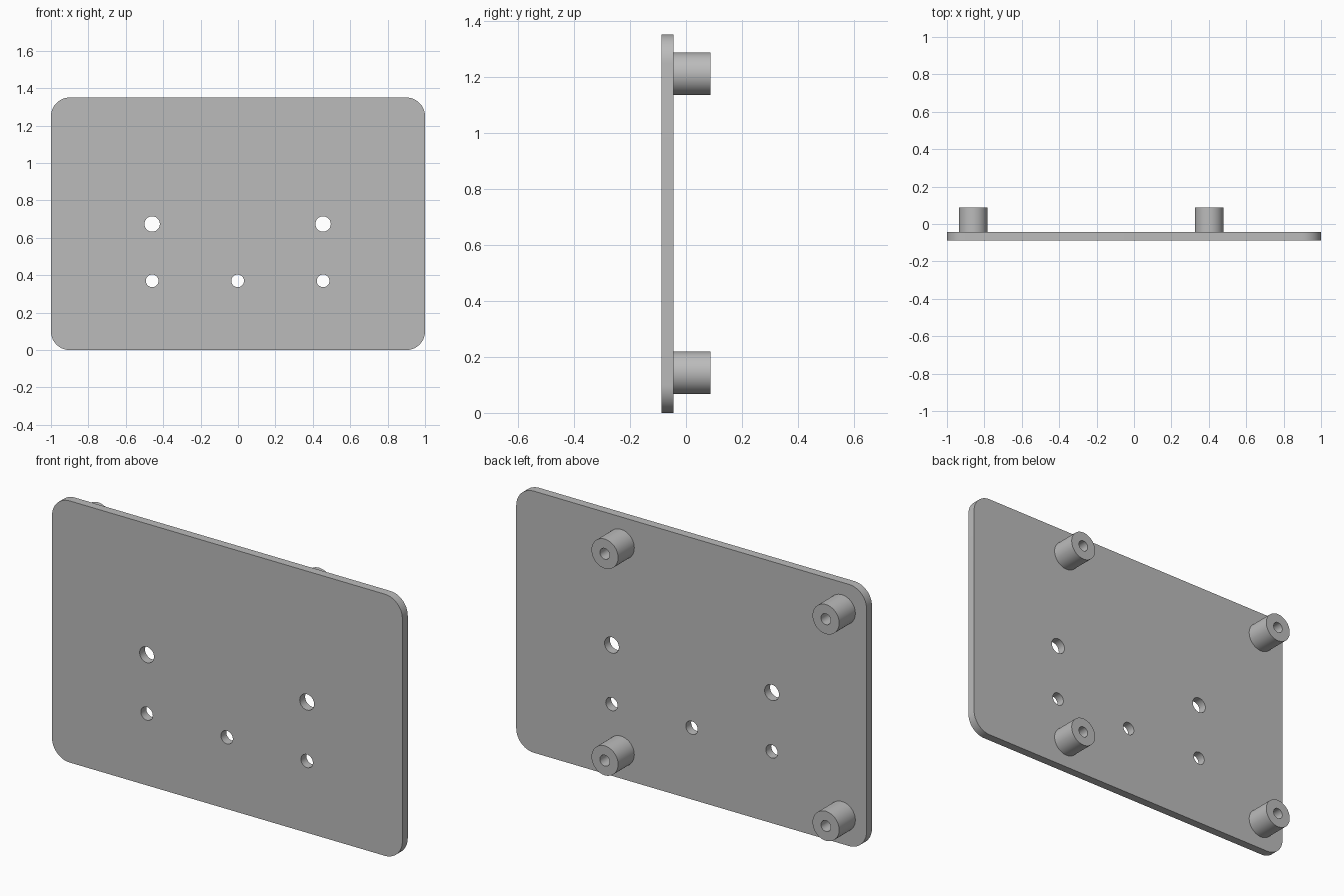
import bpy, bmesh, math
from mathutils import Matrix, Vector

cube = bpy.data.objects.get("Cube")
if cube:
    bpy.data.objects.remove(cube, do_unlink=True)

WIDTH, HEIGHT, CORNER = 2.0, 1.35, 0.1
FRONT, FACE, BACK = -0.088, -0.044, 0.088

grey = bpy.data.materials.new("plain grey")
grey.use_nodes = True
colour = (0.5, 0.5, 0.5, 1)
grey.diffuse_color = colour
grey.node_tree.nodes["Principled BSDF"].inputs["Base Color"].default_value = colour


def make_object(name, bm):
    bmesh.ops.recalc_face_normals(bm, faces=bm.faces)
    mesh = bpy.data.meshes.new(name)
    bm.to_mesh(mesh)
    bm.free()
    mesh.materials.append(grey)
    obj = bpy.data.objects.new(name, mesh)
    bpy.context.collection.objects.link(obj)
    return obj


def smooth(obj):
    bpy.ops.object.select_all(action="DESELECT")
    obj.select_set(True)
    bpy.context.view_layer.objects.active = obj
    bpy.ops.object.shade_smooth_by_angle(angle=math.radians(30))


# Rounded plate outline, extruded front to back
bm = bmesh.new()
outline = []
for i, (sx, sz) in enumerate([(1, 1), (-1, 1), (-1, -1), (1, -1)]):
    cx = sx * (WIDTH / 2 - CORNER)
    cz = HEIGHT / 2 + sz * (HEIGHT / 2 - CORNER)
    for k in range(13):
        a = math.pi / 2 * (i + k / 12)
        outline.append(bm.verts.new((cx + CORNER * math.cos(a), FRONT, cz + CORNER * math.sin(a))))
face = bm.faces.new(outline)
ext = bmesh.ops.extrude_face_region(bm, geom=[face])
moved = [g for g in ext["geom"] if isinstance(g, bmesh.types.BMVert)]
bmesh.ops.translate(bm, verts=moved, vec=(0, FACE - FRONT, 0))
plate = make_object("back_plate", bm)

# Round through holes: two large above, three small below
bm = bmesh.new()
holes = [(x, 0.674, 0.041) for x in (-0.459, 0.455)]
holes += [(x, 0.37, 0.034) for x in (-0.459, -0.002, 0.455)]
for x, z, r in holes:
    place = Matrix.Translation((x, FRONT, z)) @ Matrix.Rotation(math.pi / 2, 4, "X")
    bmesh.ops.create_cone(bm, cap_ends=True, segments=40, radius1=r, radius2=r, depth=0.3, matrix=place)
cutter = make_object("hole_cutter", bm)
cutter.hide_render = True
cut = plate.modifiers.new("holes", "BOOLEAN")
cut.operation = "DIFFERENCE"
cut.solver = "EXACT"
cut.object = cutter
bpy.context.view_layer.objects.active = plate
bpy.ops.object.modifier_apply(modifier=cut.name)
bpy.data.objects.remove(cutter, do_unlink=True)
smooth(plate)


# Hollow standoff, turned from a profile of radius and depth
def standoff(name, x, z):
    bm = bmesh.new()
    profile = [(0.076, FACE), (0.076, BACK), (0.028, BACK), (0.028, FACE)]
    verts = [bm.verts.new((x + r, y, z)) for r, y in profile]
    edges = [bm.edges.new(pair) for pair in zip(verts, verts[1:])]
    bmesh.ops.spin(bm, geom=verts + edges, cent=(x, 0, z), axis=Vector((0, 1, 0)),
                   angle=math.tau, steps=48, use_merge=True)
    bmesh.ops.remove_doubles(bm, verts=bm.verts, dist=0.0001)
    # Close the hidden base ring so the post is solid
    rim = [e for e in bm.edges if e.is_boundary]
    bmesh.ops.bridge_loops(bm, edges=rim)
    smooth(make_object(name, bm))


for side, x in (("right", -0.86), ("left", 0.402)):
    for level, z in (("lower", 0.143), ("upper", 1.21)):
        standoff(f"{level}_{side}_standoff", x, z)
